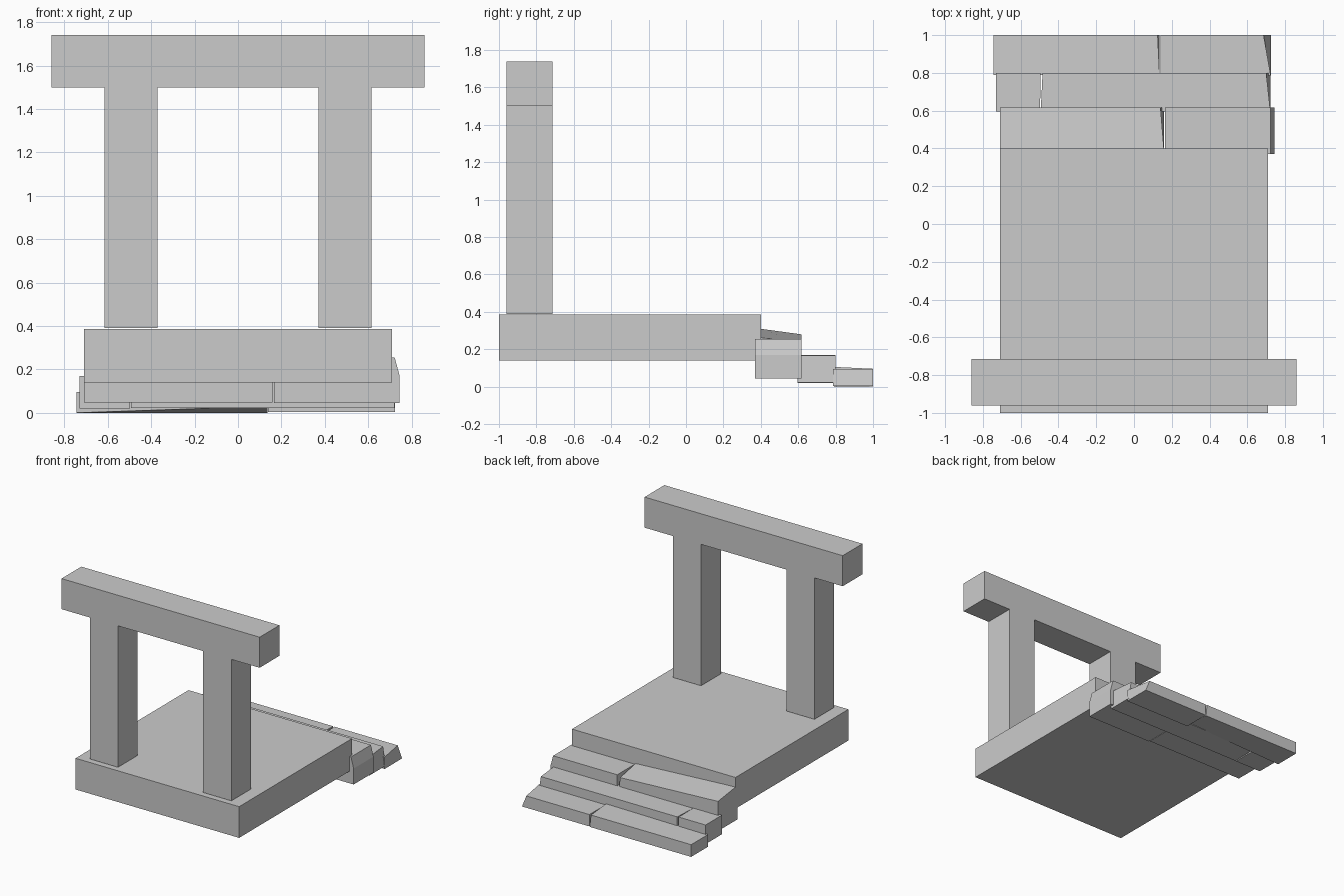
import bpy

if "Cube" in bpy.data.objects:
    bpy.data.objects.remove(bpy.data.objects["Cube"])


def block(name, x, y, z, moves=None):
    """Box from ranges; moves maps corner keys (x,y,z as 0/1) to offsets."""
    keys = [(i, j, k) for i in (0, 1) for j in (0, 1) for k in (0, 1)]
    verts = []
    for key in keys:
        d = (moves or {}).get(key, (0, 0, 0))
        verts.append((x[key[0]] + d[0], y[key[1]] + d[1], z[key[2]] + d[2]))
    faces = [(0, 1, 3, 2), (4, 6, 7, 5), (0, 4, 5, 1),
             (2, 3, 7, 6), (0, 2, 6, 4), (1, 5, 7, 3)]
    me = bpy.data.meshes.new(name)
    me.from_pydata(verts, [], faces)
    ob = bpy.data.objects.new(name, me)
    bpy.context.collection.objects.link(ob)
    return ob


# Platform and gateway
block("platform", (-.71, .71), (-1, .4), (.14, .385))
block("left_post", (-.615, -.37), (-.96, -.715), (.39, 1.5))
block("right_post", (.37, .615), (-.96, -.715), (.39, 1.5))
block("lintel", (-.86, .86), (-.96, -.715), (1.5, 1.74))

# Upper step: tilted long slab
block("upper_step_long", (-.71, .16), (.375, .617), (.047, .28), {
    (0, 0, 1): (0, 0, .033), (1, 0, 1): (0, 0, -.015),
    (1, 1, 1): (-.02, 0, -.04)})

# Upper step: short slab with a chipped end, extruded profile
profile = [(.165, .045), (.745, .045), (.745, .17), (.722, .255), (.165, .255)]
n = len(profile)
verts = [(px, py, pz) for py in (.37, .617) for px, pz in profile]
faces = [tuple(range(n)), tuple(range(2 * n - 1, n - 1, -1))]
faces += [(i, i + n, (i + 1) % n + n, (i + 1) % n) for i in range(n)]
me = bpy.data.meshes.new("upper_step_short")
me.from_pydata(verts, [], faces)
bpy.context.collection.objects.link(bpy.data.objects.new("upper_step_short", me))

# Middle step: cracked near its left end
block("middle_step_short", (-.73, -.497), (.595, .80), (.02, .17), {
    (1, 1, 1): (.002, 0, 0)})
block("middle_step_long", (-.494, .722), (.595, .80), (.022, .168), {
    (0, 1, 0): (.01, 0, 0), (0, 1, 1): (.01, 0, 0), (1, 1, 1): (-.022, 0, 0)})

# Lower step: tilted slab and slab with a slanted end
block("lower_step_left", (-.745, .135), (.79, 1), (0, .096), {
    (1, 0, 0): (0, 0, .03), (1, 0, 1): (0, 0, .01), (1, 1, 1): (-.01, 0, 0)})
block("lower_step_right", (.139, .724), (.785, 1), (.003, .096), {
    (1, 1, 1): (-.038, 0, 0)})
